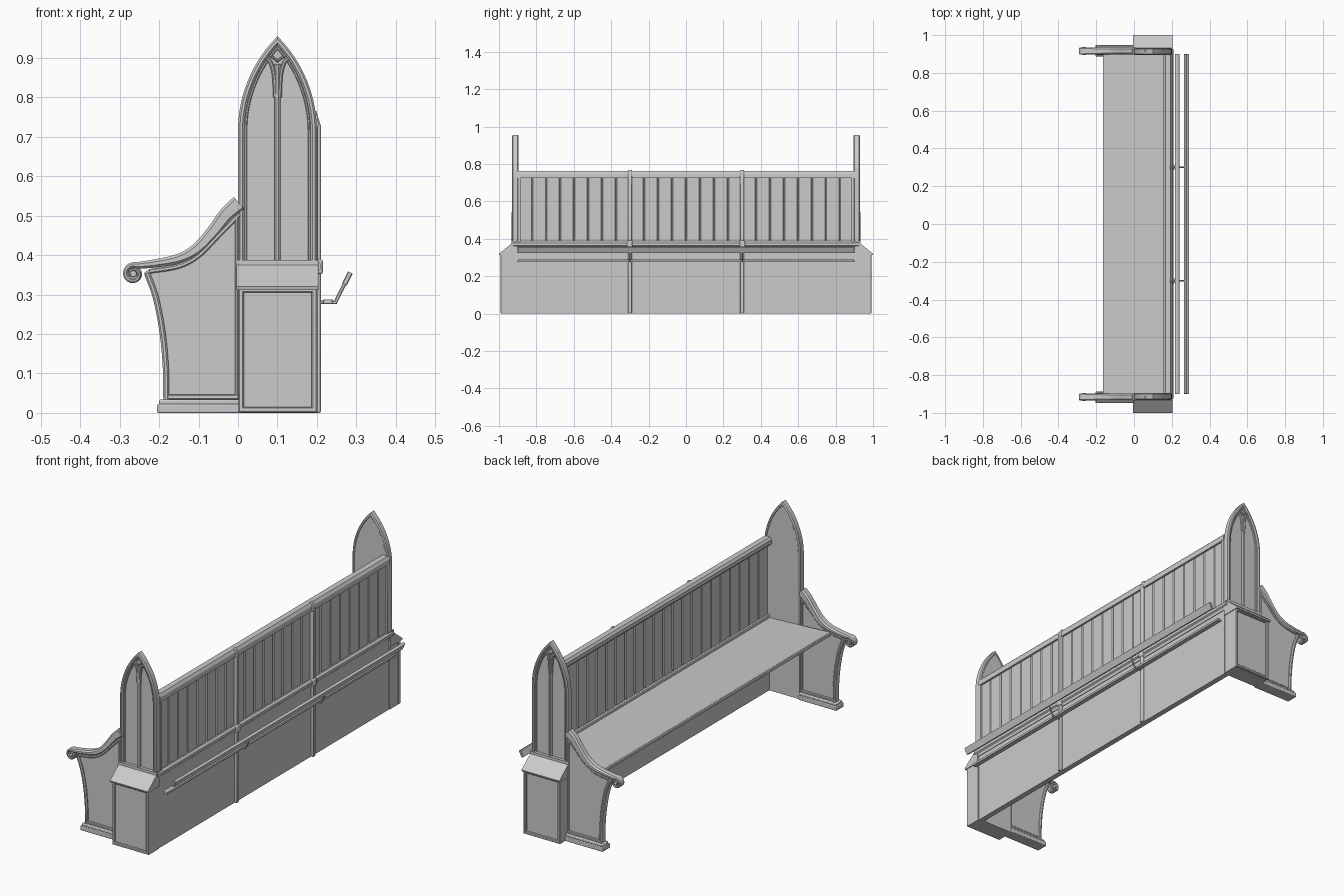
import bpy, bmesh, math
from mathutils import Vector

if "Cube" in bpy.data.objects:
    bpy.data.objects.remove(bpy.data.objects["Cube"])


def finish(name, bm, mirror=False, bevel=0.0):
    bmesh.ops.recalc_face_normals(bm, faces=bm.faces)
    me = bpy.data.meshes.new(name)
    bm.to_mesh(me)
    bm.free()
    ob = bpy.data.objects.new(name, me)
    bpy.context.collection.objects.link(ob)
    bpy.ops.object.select_all(action='DESELECT')
    ob.select_set(True)
    bpy.context.view_layer.objects.active = ob
    bpy.ops.object.shade_smooth_by_angle(angle=math.radians(30))
    if bevel:
        m = ob.modifiers.new("bevel", 'BEVEL')
        m.width = bevel
        m.segments = 2
        m.limit_method = 'ANGLE'
    if mirror:
        m = ob.modifiers.new("mirror", 'MIRROR')
        m.use_axis = (False, True, False)
        m.use_mirror_merge = False
    return ob


# Extrude a 2D outline along an axis from a to b
def prism(name, pts, axis, a, b, mirror=False, bevel=0.0):
    place = {'x': lambda p, t: (t, p[0], p[1]),
             'y': lambda p, t: (p[0], t, p[1]),
             'z': lambda p, t: (p[0], p[1], t)}[axis]
    bm = bmesh.new()
    lo = [bm.verts.new(place(p, a)) for p in pts]
    hi = [bm.verts.new(place(p, b)) for p in pts]
    bm.faces.new(lo)
    bm.faces.new(hi)
    n = len(pts)
    for i in range(n):
        j = (i + 1) % n
        bm.faces.new((lo[i], lo[j], hi[j], hi[i]))
    return finish(name, bm, mirror, bevel)


def box(name, x0, x1, y0, y1, z0, z1, mirror=False, bevel=0.0):
    return prism(name, [(x0, z0), (x1, z0), (x1, z1), (x0, z1)], 'y', y0, y1, mirror, bevel)


# Sweep a chamfered bar along a path in the XZ plane
def ribbon(name, pts, w, y0, y1, c=0.003, closed=False, mirror=True):
    P = [Vector(p) for p in pts]
    n = len(P)
    W = w if isinstance(w, list) else [w] * n
    bm = bmesh.new()
    rings = []
    for i, p in enumerate(P):
        a = P[i - 1] if (i or closed) else None
        b = P[(i + 1) % n] if (i < n - 1 or closed) else None
        d0 = (p - a).normalized() if a is not None else (b - p).normalized()
        d1 = (b - p).normalized() if b is not None else d0
        t = (d0 + d1).normalized()
        nrm = Vector((-t.y, t.x)) / max(0.4, t.dot(d1))
        h = W[i] / 2
        k = min(c, h * 0.6)
        sec = [(-h, y0 + k), (-h, y1 - k), (-h + k, y1), (h - k, y1),
               (h, y1 - k), (h, y0 + k), (h - k, y0), (-h + k, y0)]
        rings.append([bm.verts.new((p.x + nrm.x * s, y, p.y + nrm.y * s)) for s, y in sec])
    for i in range(n if closed else n - 1):
        r, q = rings[i], rings[(i + 1) % n]
        for k in range(8):
            l = (k + 1) % 8
            bm.faces.new((r[k], r[l], q[l], q[k]))
    if not closed:
        bm.faces.new(rings[0])
        bm.faces.new(rings[-1])
    return finish(name, bm, mirror)


# Smooth interpolation through a few control points
def spline(ctrl, steps=6):
    c = [Vector(p) for p in ctrl]
    c = [2 * c[0] - c[1]] + c + [2 * c[-1] - c[-2]]
    out = []
    for i in range(1, len(c) - 2):
        p0, p1, p2, p3 = c[i - 1:i + 3]
        for s in range(steps):
            t = s / steps
            out.append(0.5 * (2 * p1 + (p2 - p0) * t + (2 * p0 - 5 * p1 + 4 * p2 - p3) * t * t
                              + (3 * p1 - p0 - 3 * p2 + p3) * t ** 3))
    return [tuple(p) for p in out + [c[-2]]]


# Pointed arch outline, inset from the 0.2 wide end panel
def arch(inset, z0, n=14):
    cx, cz = 0.338, 0.715
    r = cx - inset
    top = math.acos((cx - 0.1) / r)
    left = [(inset, z0)] + [(cx - r * math.cos(top * i / n), cz + r * math.sin(top * i / n))
                            for i in range(n + 1)]
    return left + [(0.2 - x, z) for x, z in reversed(left[:-1])]


# Gothic end panels with tracery
prism("end_panel", arch(0.004, 0.0), 'y', 0.897, 0.917, True)
ribbon("arch_rim", arch(0.008, 0.375), 0.016, 0.895, 0.93, 0.005)
ribbon("arch_inner_moulding", arch(0.0195, 0.375), 0.007, 0.91, 0.923, 0.002)
ribbon("arch_mullion", [(0.1, 0.375), (0.1, 0.885)], 0.016, 0.91, 0.926, 0.005)
for tag, s in (("left", -1), ("right", 1)):
    branch = spline([(0.006, 0.80), (0.008, 0.85), (0.014, 0.88), (0.024, 0.897), (0.042, 0.903)])
    ribbon("tracery_branch_" + tag, [(0.1 + s * x, z) for x, z in branch], 0.01, 0.91, 0.925)
ribbon("tracery_diamond", [(0.1, 0.892), (0.121, 0.909), (0.117, 0.922), (0.1, 0.935),
                           (0.083, 0.922), (0.079, 0.909)], 0.006, 0.91, 0.926, 0.002, True)

# Pedestals with framed faces and sloped caps
box("pedestal", 0.002, 0.2, 0.905, 0.982, 0, 0.318, True)
ribbon("pedestal_frame", [(0.008, 0.008), (0.194, 0.008), (0.194, 0.312), (0.008, 0.312)],
       0.014, 0.97, 0.991, 0.003, True)
prism("pedestal_cap", [(0.905, 0.312), (0.998, 0.312), (1.0, 0.32), (0.932, 0.375),
                       (0.932, 0.388), (0.905, 0.388)], 'x', -0.004, 0.204, True)

# Arm panels
front_edge = spline([(-0.238, 0.355), (-0.215, 0.29), (-0.198, 0.2), (-0.19, 0.11), (-0.189, 0.03)])
rail_low = spline([(0.004, 0.51), (-0.05, 0.455), (-0.1, 0.405), (-0.15, 0.378), (-0.225, 0.365)])
prism("arm_panel", rail_low + front_edge + [(0.004, 0.03)], 'y', 0.907, 0.925, True)
ribbon("arm_front_frame", [(x + 0.007, z) for x, z in front_edge], 0.015, 0.899, 0.935, 0.005)
ribbon("arm_bottom_frame", [(-0.185, 0.04), (0.0, 0.04)], 0.013, 0.901, 0.933)
ribbon("arm_back_frame", [(-0.003, 0.035), (-0.003, 0.5)], 0.01, 0.901, 0.931)
ribbon("arm_under_moulding", [(x, z - 0.006) for x, z in rail_low], 0.012, 0.901, 0.931)

# Arm rail ending in a scroll
rail = spline([(0.003, 0.532), (-0.03, 0.502), (-0.065, 0.457), (-0.105, 0.415),
               (-0.15, 0.391), (-0.21, 0.379), (-0.255, 0.374)])
cx, cz, turns = -0.265, 0.352, 30
scroll = []
for i in range(1, turns + 1):
    a = math.radians(75 + i * 17)
    r = 0.024 - 0.017 * i / turns
    scroll.append((cx + r * math.cos(a), cz + r * math.sin(a)))
widths = [0.042 - 0.026 * i / len(rail) for i in range(len(rail))]
widths += [0.013 - 0.007 * i / turns for i in range(turns)]
ribbon("arm_rail_scroll", rail + scroll, widths, 0.897, 0.934, 0.007)
disc = [(cx + math.cos(math.tau * i / 20), cz + math.sin(math.tau * i / 20)) for i in range(20)]
circle = lambda r: [(cx + (x - cx) * r, cz + (z - cz) * r) for x, z in disc]
prism("scroll_core", circle(0.022), 'y', 0.904, 0.926, True)
prism("scroll_boss", circle(0.008), 'y', 0.895, 0.937, True, 0.003)

# Arm plinths
box("arm_plinth", -0.205, 0.004, 0.888, 0.947, 0, 0.022, True, 0.003)
box("arm_plinth_step", -0.2, 0.004, 0.894, 0.941, 0.02, 0.034, True, 0.004)

# Seat, gently tilted
prism("seat", [(-0.165, 0.378), (-0.165, 0.358), (0.175, 0.34), (0.175, 0.361)], 'y', -0.9, 0.9,
      bevel=0.003)

# Back: lower board, grooved planks, rails and stiles
box("back_lower_board", 0.17, 0.197, -0.9, 0.9, 0, 0.365)
g, step, count = 0.005, 1.794 / 24, 24
face, rear = [], []
for i in range(count):
    y = -0.897 + i * step
    for lst, x, v in ((face, 0.177, 0.182), (rear, 0.194, 0.189)):
        lst += [(v, y), (x, y + g), (x, y + step - g)]
face.append((0.182, 0.897))
rear.append((0.189, 0.897))
prism("back_planks", face + rear[::-1], 'z', 0.36, 0.74)
prism("back_top_rail", [(0.162, 0.726), (0.156, 0.735), (0.157, 0.752), (0.166, 0.763),
                        (0.194, 0.763), (0.203, 0.75), (0.204, 0.726)], 'y', -0.9, 0.9)
box("back_front_bead", 0.168, 0.18, -0.9, 0.9, 0.355, 0.378, bevel=0.003)
box("back_end_stile", 0.186, 0.203, 0.884, 0.9, 0.375, 0.735, True, 0.002)
prism("back_string_course", [(0.18, 0.345), (0.2, 0.345), (0.203, 0.36), (0.209, 0.365),
                             (0.209, 0.378), (0.2, 0.387), (0.18, 0.387)], 'y', -0.925, 0.925)

# Back posts and shelf brackets
prism("back_post", [(0.19, 0), (0.21, 0), (0.21, 0.728), (0.198, 0.768), (0.19, 0.768)],
      'y', 0.29, 0.31, True, 0.004)
box("post_collar", 0.19, 0.215, 0.285, 0.315, 0.352, 0.39, True, 0.005)
ribbon("shelf_bracket", [(0.2, 0.28), (0.247, 0.28), (0.284, 0.356)], 0.009, 0.296, 0.304, 0.002)

# Book shelf slats
box("shelf_slat_lower", 0.216, 0.24, -0.9, 0.9, 0.276, 0.288, bevel=0.002)
ribbon("shelf_slat_upper", [(0.27, 0.326), (0.285, 0.356)], 0.013, -0.9, 0.9, 0.002, mirror=False)
